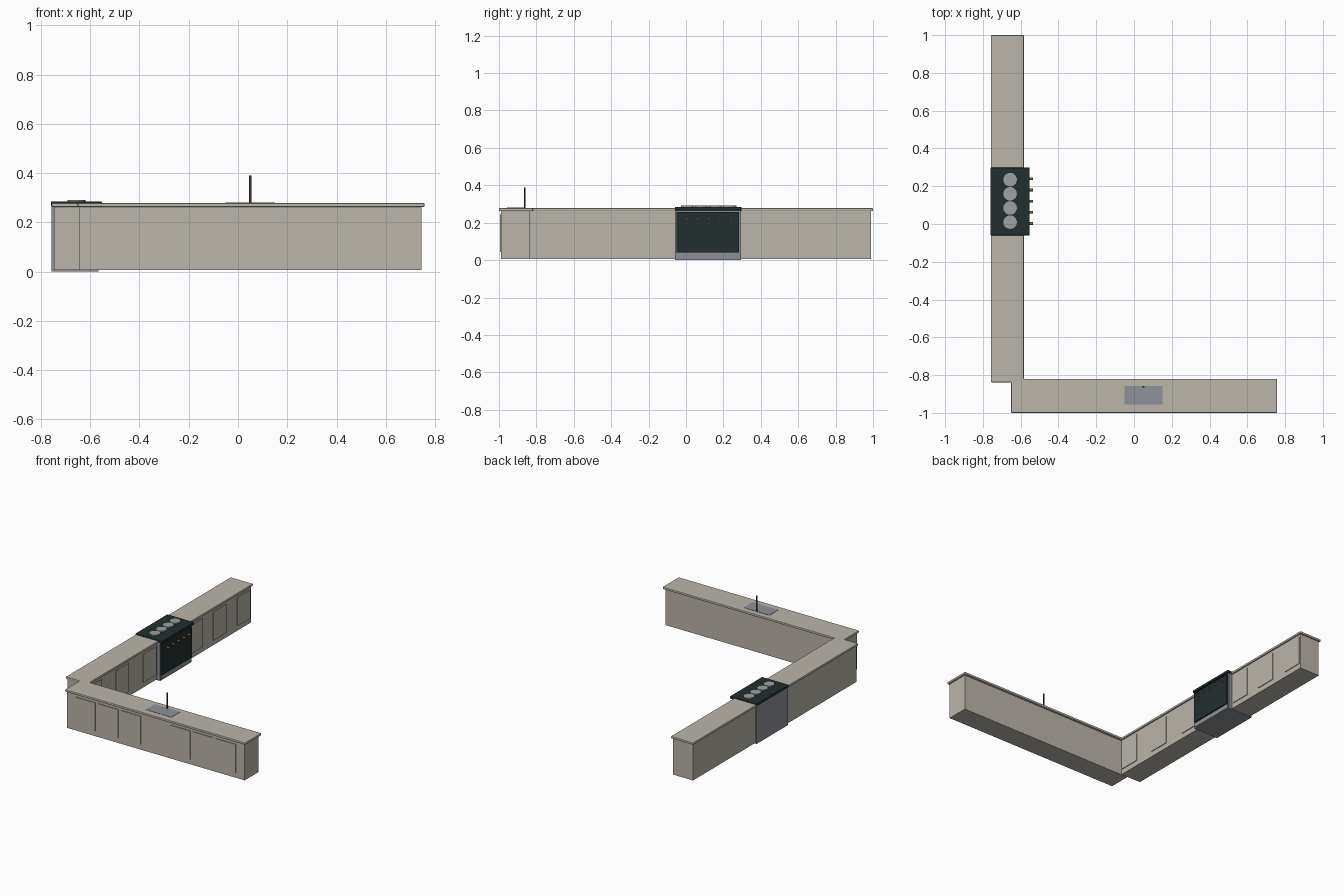
import bpy, bmesh, math

if "Cube" in bpy.data.objects:
    bpy.data.objects.remove(bpy.data.objects["Cube"])


def material(name, rgb):
    m = bpy.data.materials.new(name)
    m.diffuse_color = (*rgb, 1)
    m.use_nodes = True
    m.node_tree.nodes["Principled BSDF"].inputs["Base Color"].default_value = m.diffuse_color
    return m


CREAM = material("warm_cream", (0.50, 0.465, 0.405))
DARK = material("dark_enamel", (0.017, 0.028, 0.029))
STEEL = material("steel_grey", (0.27, 0.29, 0.32))
PLATE = material("hot_plate_grey", (0.34, 0.36, 0.36))
BRASS = material("aged_brass", (0.20, 0.12, 0.04))
BRONZE = material("dark_bronze", (0.045, 0.030, 0.020))


def finish(bm, name, mat, bevel=0.0):
    me = bpy.data.meshes.new(name)
    bmesh.ops.recalc_face_normals(bm, faces=bm.faces)
    bm.to_mesh(me)
    bm.free()
    ob = bpy.data.objects.new(name, me)
    bpy.context.collection.objects.link(ob)
    me.materials.append(mat)
    if bevel:
        mod = ob.modifiers.new("edge", 'BEVEL')
        mod.width = bevel
        mod.segments = 2
    return ob


def prism(name, outline, z0, z1, mat, bevel=0.0):
    """Extrude a flat outline between two heights."""
    bm = bmesh.new()
    face = bm.faces.new([bm.verts.new((x, y, z0)) for x, y in outline])
    new = bmesh.ops.extrude_face_region(bm, geom=[face])["geom"]
    verts = [v for v in new if isinstance(v, bmesh.types.BMVert)]
    bmesh.ops.translate(bm, verts=verts, vec=(0, 0, z1 - z0))
    return finish(bm, name, mat, bevel)


def box(name, x, y, z, mat, bevel=0.0):
    (x0, x1), (y0, y1) = x, y
    return prism(name, [(x0, y0), (x1, y0), (x1, y1), (x0, y1)], *z, mat, bevel)


def cylinder(name, centre, radius, depth, mat, along_x=False, sides=20):
    bm = bmesh.new()
    bmesh.ops.create_cone(bm, cap_ends=True, segments=sides, radius1=radius,
                          radius2=radius, depth=depth)
    ob = finish(bm, name, mat)
    ob.location = centre
    if along_x:
        ob.rotation_euler.y = math.pi / 2
    return ob


# Cabinet bodies
box("front_cabinet", (-0.643, 0.745), (-0.99, -0.835), (0.006, 0.264), CREAM)
box("long_cabinet", (-0.748, -0.592), (-0.832, 0.99), (0.006, 0.264), CREAM)

# L-shaped countertop with softened edges
prism("countertop", [(-0.65, -1), (0.757, -1), (0.757, -0.82), (-0.583, -0.82),
                     (-0.583, 1), (-0.757, 1), (-0.757, -0.838), (-0.65, -0.838)],
      0.262, 0.278, CREAM, 0.004)

# Raised doors on the front run
for i, x in enumerate((-0.575, -0.395, -0.22, 0.168, 0.345, 0.522)):
    box(f"front_door_{i + 1}", (x, x + 0.155), (-0.995, -0.985), (0.042, 0.243), CREAM)

# Raised doors on the long run, either side of the oven
for i, y in enumerate((-0.82, -0.52, -0.215, 0.305, 0.565, 0.835)):
    box(f"long_door_{i + 1}", (-0.60, -0.587), (y, y + 0.145), (0.042, 0.243), CREAM)

# Oven: steel shell, drawer, dark door and hob
box("oven_body", (-0.757, -0.567), (-0.058, 0.293), (0.0, 0.270), STEEL)
box("oven_drawer", (-0.57, -0.561), (-0.05, 0.285), (0.006, 0.037), STEEL)
box("oven_door", (-0.57, -0.555), (-0.052, 0.283), (0.040, 0.258), DARK, 0.002)
box("hob_top", (-0.76, -0.552), (-0.06, 0.298), (0.266, 0.284), DARK, 0.003)

# Hot plates
for i in range(4):
    cylinder(f"hot_plate_{i + 1}", (-0.656, 0.01 + 0.075 * i, 0.286), 0.036, 0.010, PLATE)

# Control knobs
for i in range(5):
    cylinder(f"knob_{i + 1}", (-0.547, 0.003 + 0.059 * i, 0.220), 0.007, 0.024,
             BRASS, True, 12)

# Sink and tap
box("sink", (-0.05, 0.15), (-0.956, -0.858), (0.274, 0.280), STEEL)
cylinder("tap", (0.05, -0.862, 0.333), 0.005, 0.112, BRONZE, sides=12)
